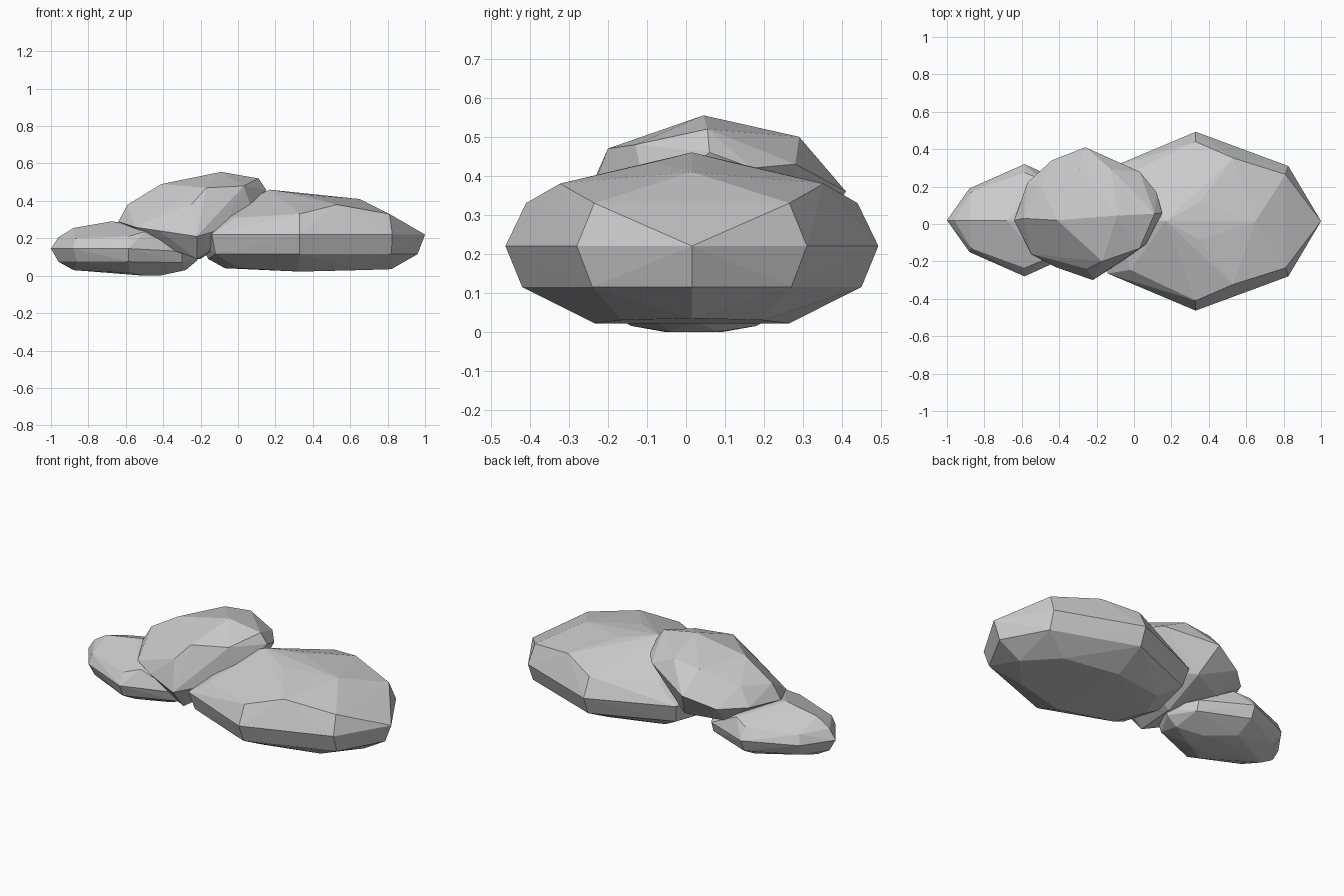
import bpy, bmesh


def rock(name, points, mirror_y=None, width=1.0):
    """Faceted boulder: convex hull of a few corner points, optionally mirrored across y."""
    pts = list(points)
    if mirror_y is not None:
        pts = []
        for x, w, z in points:
            pts.append((x, mirror_y - w * width, z))
            if w:
                pts.append((x, mirror_y + w * width, z))
    bm = bmesh.new()
    for p in pts:
        bm.verts.new(p)
    res = bmesh.ops.convex_hull(bm, input=bm.verts[:])
    loose = [v for v in bm.verts if not v.link_faces]
    bmesh.ops.delete(bm, geom=loose, context='VERTS')
    bmesh.ops.recalc_face_normals(bm, faces=bm.faces[:])
    me = bpy.data.meshes.new(name)
    bm.to_mesh(me)
    bm.free()
    ob = bpy.data.objects.new(name, me)
    bpy.context.collection.objects.link(ob)
    return ob


# Large flat rock on the right: (x, half width, z)
rock("large_rock", [
    (0.33, 0.478, 0.22), (0.825, 0.295, 0.22), (1.0, 0, 0.22),
    (-0.14, 0.28, 0.22), (-0.2, 0, 0.18),
    (0.33, 0.435, 0.115), (0.82, 0.255, 0.115), (0.96, 0, 0.115),
    (-0.12, 0.25, 0.115), (-0.16, 0, 0.09),
    (0.33, 0.25, 0.022), (0.82, 0.0, 0.035), (0.66, 0.18, 0.03),
    (-0.07, 0, 0.04), (0.0, 0.18, 0.04),
    (0.33, 0.425, 0.33), (0.81, 0.25, 0.33), (0.53, 0.338, 0.38),
    (0.65, 0, 0.41), (0.17, 0, 0.46), (0.35, 0.1, 0.435),
    (-0.02, 0.26, 0.31), (-0.09, 0, 0.345),
], mirror_y=0.015)

# Small low rock on the left: (x, half width, z)
rock("small_rock", [
    (-1.0, 0, 0.145), (-0.88, 0.17, 0.145), (-0.585, 0.3, 0.145),
    (-0.3, 0.17, 0.13), (-0.2, 0, 0.12),
    (-0.96, 0, 0.075), (-0.86, 0.14, 0.075), (-0.585, 0.27, 0.075),
    (-0.3, 0.15, 0.07), (-0.22, 0, 0.08),
    (-0.88, 0, 0.03), (-0.58, 0.16, 0.015), (-0.5, 0.075, 0.0),
    (-0.42, 0.06, 0.0), (-0.28, 0, 0.03),
    (-0.96, 0, 0.205), (-0.87, 0.15, 0.2), (-0.585, 0.255, 0.21),
    (-0.88, 0, 0.255), (-0.5, 0.22, 0.235), (-0.68, 0, 0.29), (-0.4, 0, 0.27),
], mirror_y=0.02)

# Tall rock resting between the other two
rock("middle_rock", [
    # widest band
    (-0.26, 0.41, 0.36), (-0.44, 0.34, 0.3), (-0.57, 0.22, 0.3), (-0.64, 0.02, 0.29),
    (-0.55, -0.16, 0.26), (-0.42, -0.23, 0.24), (-0.22, -0.3, 0.21), (-0.08, -0.21, 0.25),
    (0.08, -0.1, 0.34), (0.15, 0.06, 0.46), (0.12, 0.17, 0.42), (0.03, 0.28, 0.43),
    # crown
    (-0.25, -0.24, 0.38), (-0.17, -0.2, 0.47), (0.03, -0.13, 0.48), (0.11, 0.055, 0.52),
    (-0.09, 0.045, 0.555), (-0.12, 0.29, 0.5), (-0.41, 0.02, 0.49), (-0.59, 0.03, 0.38),
    (-0.29, 0.29, 0.48), (-0.5, 0.2, 0.4),
    # underside
    (-0.22, -0.2, 0.09), (-0.36, -0.16, 0.14), (-0.52, 0.0, 0.2), (-0.4, 0.22, 0.18),
    (-0.2, 0.3, 0.2), (-0.2, 0.05, 0.09), (0.05, 0.1, 0.25),
])
